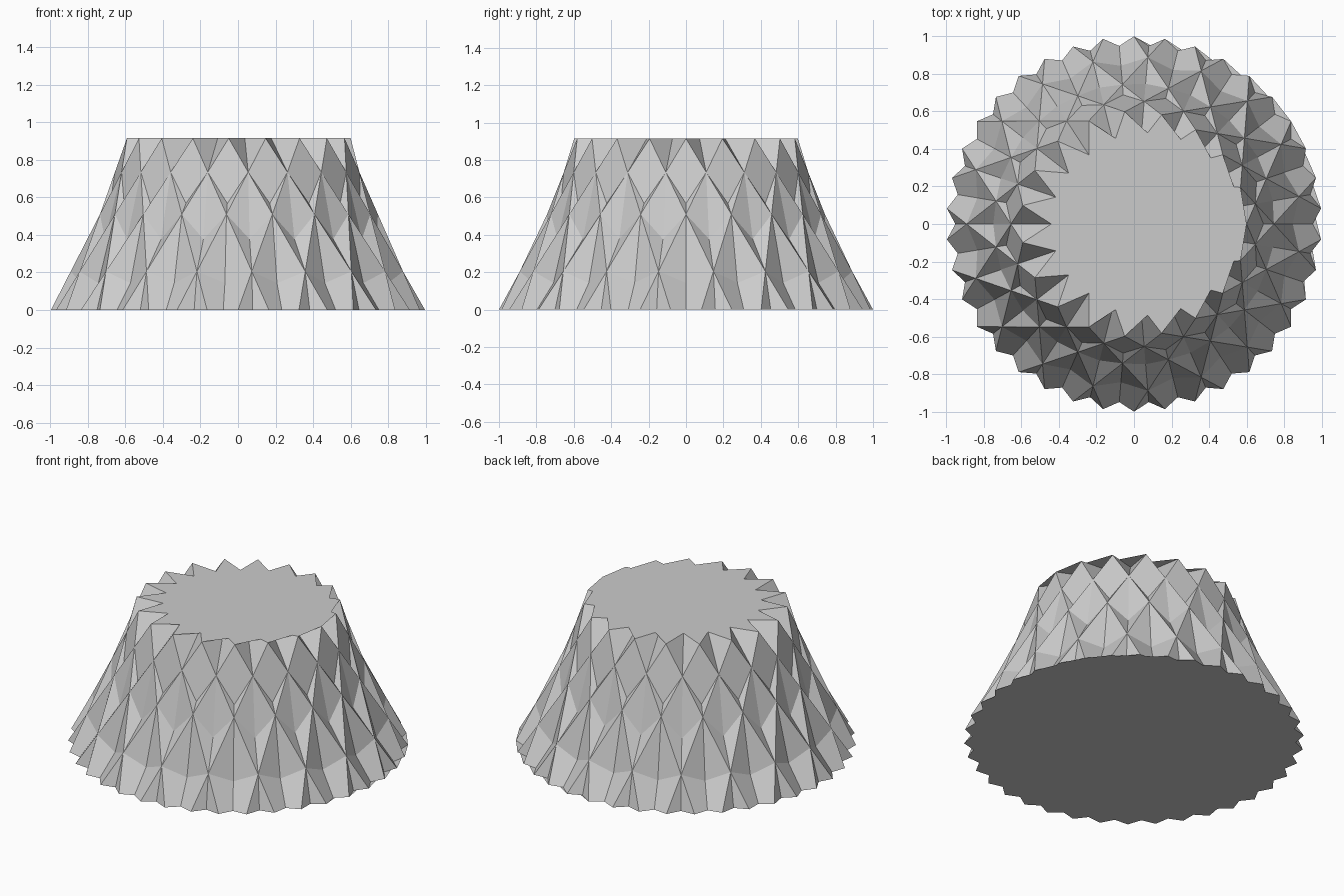
import bpy, bmesh, math
from mathutils import Vector

if "Cube" in bpy.data.objects:
    bpy.data.objects.remove(bpy.data.objects["Cube"], do_unlink=True)

N = 19           # top points; the base has twice as many
STEP = 7         # both rims are star polygons that skip this many points
HEIGHT, R_TOP, R_BASE = 0.915, 0.6, 1.0

grey = bpy.data.materials.new("stone_grey")
grey.use_nodes = True
colour = (0.6, 0.6, 0.6, 1)
grey.diffuse_color = colour
grey.node_tree.nodes["Principled BSDF"].inputs["Base Color"].default_value = colour

bm = bmesh.new()


def ring(count, radius, z, offset):
    pts = []
    for k in range(count):
        a = (k + offset) * math.tau / count
        pts.append(bm.verts.new((radius * math.cos(a), radius * math.sin(a), z)))
    return pts


def face(verts, outward):
    """Add a face whose normal agrees with the outward direction."""
    f = bm.faces.new(verts)
    f.normal_update()
    if f.normal.dot(outward) < 0:
        f.normal_flip()


def star_cap(pts, first, outward):
    """Fill a star polygon with a fan from its first point."""
    n = len(pts)
    for j in range(1, n - 1):
        a, b = first + j * STEP, first + (j + 1) * STEP
        face((pts[first], pts[a % n], pts[b % n]), outward)


top = ring(N, R_TOP, HEIGHT, 0)
base = ring(2 * N, R_BASE, 0, 0.5)

# Interlocking sides: a triangle under each top point, a trapezoid between
for i in range(N):
    right, left = base[(2 * i - 4) % (2 * N)], base[(2 * i + 3) % (2 * N)]
    nxt, nxt_right = top[(i + STEP) % N], base[(2 * i + 10) % (2 * N)]
    for verts in ((top[i], right, left), (top[i], left, nxt_right, nxt)):
        mid = sum((v.co for v in verts), Vector()) / len(verts)
        face(verts, Vector((mid.x, mid.y, 0.0)))

# Flat star-shaped caps
star_cap(top, 0, Vector((0, 0, 1)))
star_cap(base, 3, Vector((0, 0, -1)))

mesh = bpy.data.meshes.new("faceted_body")
bm.to_mesh(mesh)
bm.free()
mesh.materials.append(grey)
body = bpy.data.objects.new("faceted_body", mesh)
bpy.context.collection.objects.link(body)
